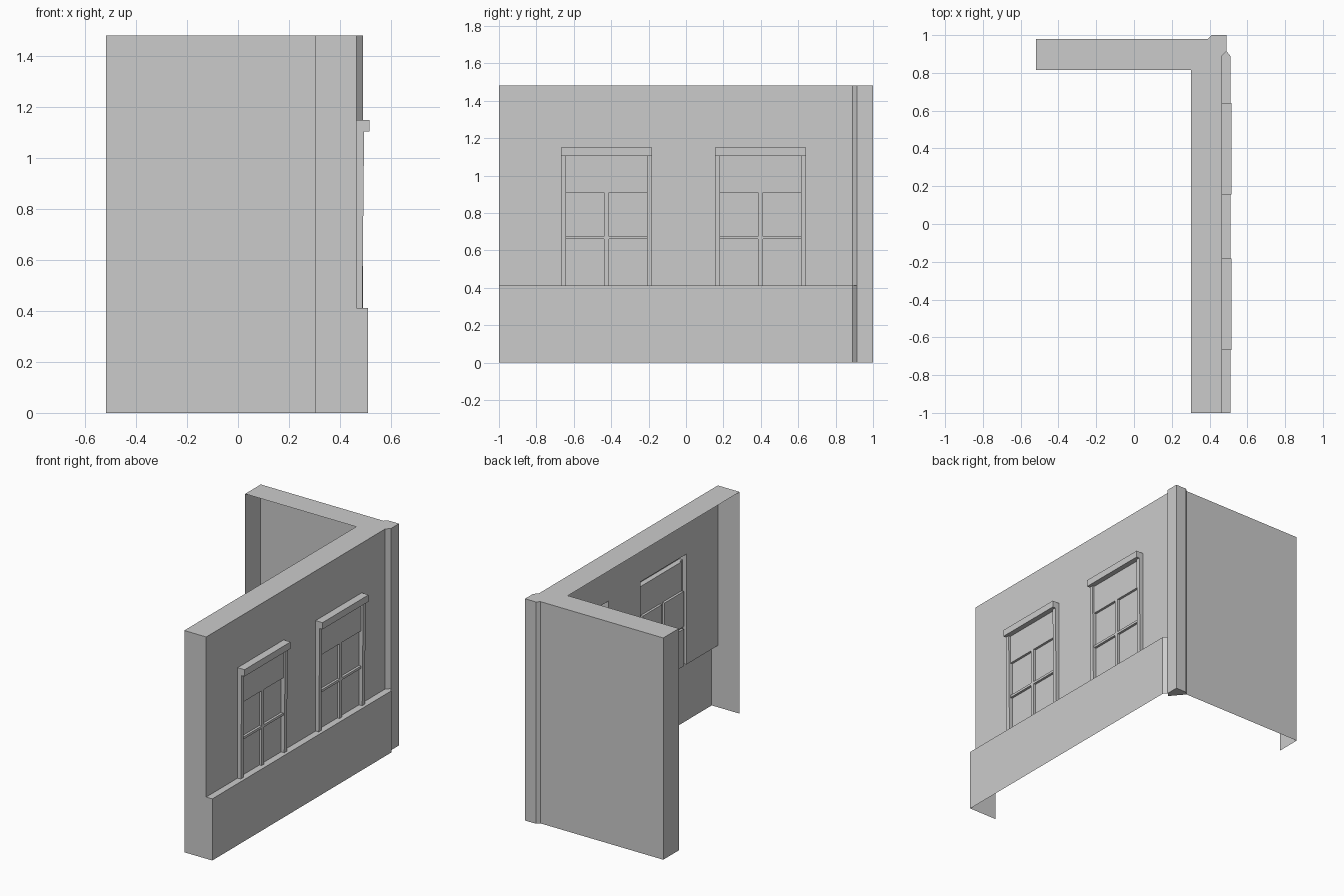
import bpy, bmesh
from mathutils import Vector

if "Cube" in bpy.data.objects:
    bpy.data.objects.remove(bpy.data.objects["Cube"])

H, LEDGE = 1.482, 0.412          # wall height, top of the base course
WALL, BASE, POST = 0.465, 0.51, 0.49   # x depths of the right-hand faces
JAMB, SASH, LINTEL = 0.495, 0.481, 0.516
Y0, Y1 = -1.0, 0.89
INNER_X, INNER_Y, LEFT, BACK = 0.303, 0.815, -0.518, 0.98
WINDOWS = (-0.425, 0.3985)       # window centres along y


def face(bm, pts, out):
    """Add a polygon whose normal points along out."""
    f = bm.faces.new([bm.verts.new(p) for p in pts])
    f.normal_update()
    if f.normal.dot(Vector(out)) < 0:
        f.normal_flip()


def finish(bm, name):
    bmesh.ops.remove_doubles(bm, verts=bm.verts[:], dist=0.0005)
    bmesh.ops.dissolve_limit(bm, angle_limit=0.001, verts=bm.verts[:], edges=bm.edges[:])
    me = bpy.data.meshes.new(name)
    bm.to_mesh(me)
    bm.free()
    ob = bpy.data.objects.new(name, me)
    bpy.context.collection.objects.link(ob)
    return ob


def depth(y, z):
    """Relief of the window wall: base course, lintels, jambs, sashes."""
    if z < LEDGE:
        return BASE
    for c in WINDOWS:
        d = abs(y - c)
        if d < 0.243 and z < 1.15:
            if z > 1.105:
                return LINTEL
            if d > 0.216:
                return JAMB
            if z > 0.911 or d < 0.0135 or 0.66 < z < 0.676:
                return SASH
    return WALL


# Window wall: one hollow stepped surface
bm = bmesh.new()
ys = sorted([Y0, Y1] + [c + s * o for c in WINDOWS for s in (-1, 1) for o in (0.243, 0.216, 0.0135)])
zs = [0, LEDGE, 0.66, 0.676, 0.911, 1.105, 1.15, H]
mid = lambda a, i: (a[i] + a[i + 1]) / 2
for i in range(len(ys) - 1):
    for j in range(len(zs) - 1):
        a, b, lo, hi = ys[i], ys[i + 1], zs[j], zs[j + 1]
        d = depth(mid(ys, i), mid(zs, j))
        face(bm, [(d, a, lo), (d, b, lo), (d, b, hi), (d, a, hi)], (1, 0, 0))
        if i + 2 < len(ys):
            e = depth(mid(ys, i + 1), mid(zs, j))
            if e != d:
                face(bm, [(d, b, lo), (e, b, lo), (e, b, hi), (d, b, hi)], (0, d - e, 0))
        if j + 2 < len(zs):
            e = depth(mid(ys, i), mid(zs, j + 1))
            if e != d:
                face(bm, [(d, a, hi), (d, b, hi), (e, b, hi), (e, a, hi)], (0, 0, d - e))
# Jambs taper slightly towards the bottom
for v in bm.verts:
    if abs(v.co.x - JAMB) < 1e-4:
        v.co.x -= 0.007 * (1.105 - v.co.z) / 0.7
finish(bm, "window_wall")

# Corner post and plain back wall, following one plan outline
outline = [(WALL, Y1), (POST, 0.915), (POST, 1.0), (0.41, 1.0), (0.39, BACK), (LEFT, BACK)]
bm = bmesh.new()
for k, (p, q) in enumerate(zip(outline, outline[1:])):
    z = LEDGE if k == 0 else 0
    face(bm, [(*p, z), (*q, z), (*q, H), (*p, H)], (p[1] - q[1] if k == 0 else q[1] - p[1], p[0] - q[0], 0) if k else (-1, 1, 0))
# Slanted end of the base course, its ledge corner and the post underside
face(bm, [(BASE, Y1, 0), (POST, 0.915, 0), (POST, 0.915, LEDGE), (BASE, Y1, LEDGE)], (1, 1, 0))
face(bm, [(WALL, Y1, LEDGE), (BASE, Y1, LEDGE), (POST, 0.915, LEDGE)], (0, 0, 1))
face(bm, [(x, y, 0) for x, y in outline[:5]], (0, 0, -1))
# Slant beside the post faces the front
for f in bm.faces:
    f.normal_update()
    c = f.calc_center_median()
    if abs(f.normal.z) < 0.5:
        want = Vector((1, -1, 0)) if c.y < 0.91 and c.x < POST and c.z > LEDGE else Vector((c.x - 0.35, c.y - 0.85, 0))
        if abs(f.normal.y) > 0.99:
            want = Vector((0, 1, 0))
        if f.normal.dot(want) < 0:
            f.normal_flip()
finish(bm, "corner_post_and_back_wall")

# L-shaped top and the two open-backed end caps
bm = bmesh.new()
plan = [(INNER_X, Y0), (WALL, Y0)] + outline + [(LEFT, INNER_Y), (INNER_X, INNER_Y)]
face(bm, [(x, y, H) for x, y in plan], (0, 0, 1))
finish(bm, "wall_top")

bm = bmesh.new()
profile = [(INNER_X, 0), (BASE, 0), (BASE, LEDGE), (WALL, LEDGE), (WALL, H), (INNER_X, H)]
face(bm, [(x, Y0, z) for x, z in profile], (0, -1, 0))
face(bm, [(LEFT, INNER_Y, 0), (LEFT, BACK, 0), (LEFT, BACK, H), (LEFT, INNER_Y, H)], (-1, 0, 0))
finish(bm, "end_caps")
